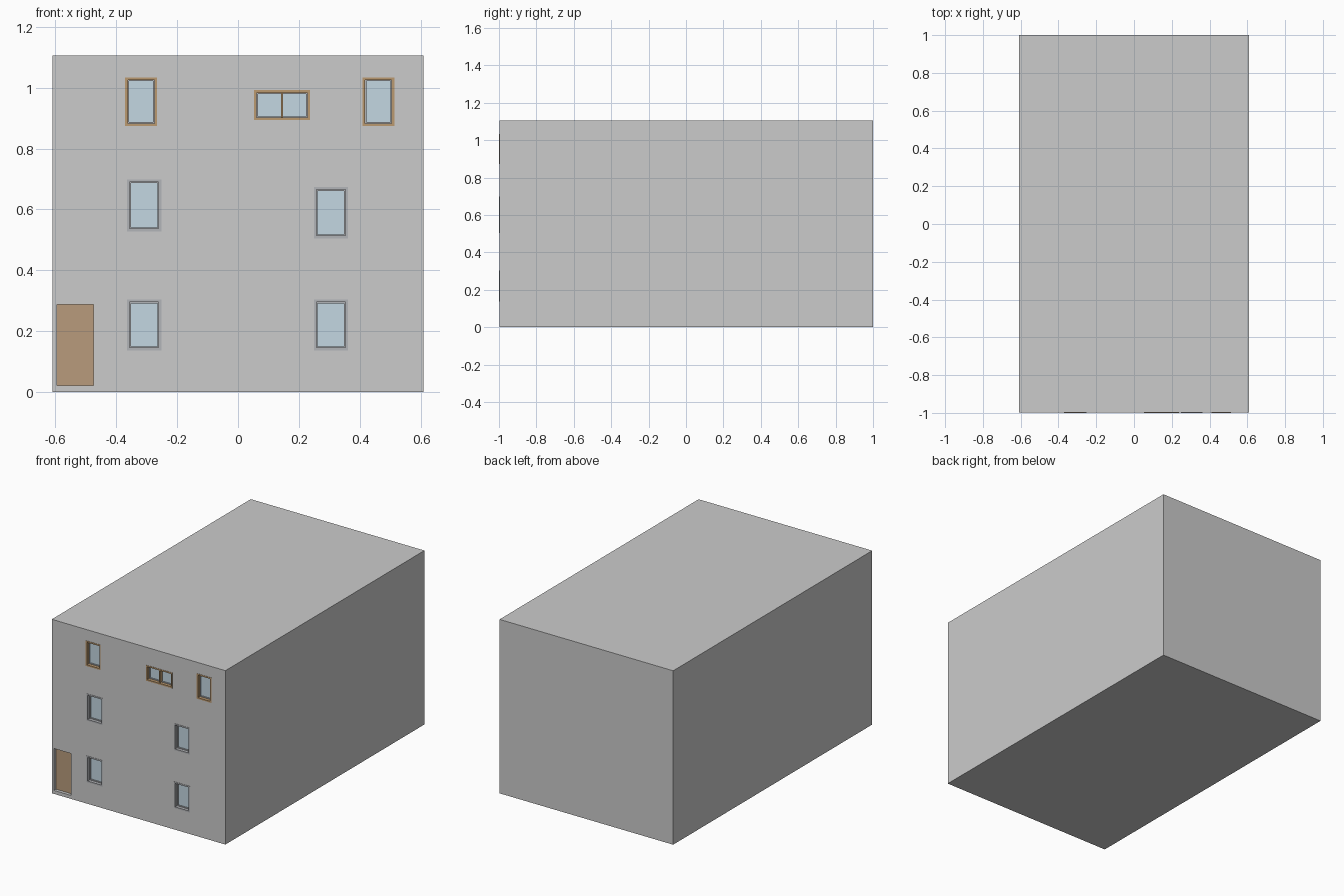
import bpy, bmesh

if "Cube" in bpy.data.objects:
    bpy.data.objects.remove(bpy.data.objects["Cube"])

HW, HD = 0.61, 1.0        # half width, half depth
FRONT = -0.998            # front wall face; frames stand a hair proud of it
WALL = 0.045              # wall thickness


def material(name, rgb):
    m = bpy.data.materials.new(name)
    m.diffuse_color = (*rgb, 1)
    m.use_nodes = True
    m.node_tree.nodes["Principled BSDF"].inputs["Base Color"].default_value = m.diffuse_color
    return m


wood = material("wood", (0.50, 0.32, 0.16))
door_wood = material("door_wood", (0.48, 0.33, 0.20))
glass = material("glass", (0.55, 0.68, 0.76))
metal = material("frame_grey", (0.45, 0.46, 0.48))


def boxes(name, specs, mat=None):
    """One object made of boxes given as (x0, x1, y0, y1, z0, z1)."""
    bm = bmesh.new()
    for x0, x1, y0, y1, z0, z1 in specs:
        for v in bmesh.ops.create_cube(bm, size=1)["verts"]:
            v.co = (x0 if v.co.x < 0 else x1,
                    y0 if v.co.y < 0 else y1,
                    z0 if v.co.z < 0 else z1)
    me = bpy.data.meshes.new(name)
    bm.to_mesh(me)
    bm.free()
    ob = bpy.data.objects.new(name, me)
    bpy.context.collection.objects.link(ob)
    if mat:
        me.materials.append(mat)
    return ob


# Openings per storey: x0, x1, z0, z1, frame material, panes
windows = [
    [(-0.365, -0.252, 0.137, 0.304, metal, 1), (0.249, 0.362, 0.137, 0.304, metal, 1)],
    [(-0.365, -0.252, 0.528, 0.699, metal, 1), (0.249, 0.362, 0.505, 0.674, metal, 1)],
    [(-0.371, -0.266, 0.874, 1.034, wood, 1), (0.052, 0.237, 0.893, 0.992, wood, 2),
     (0.409, 0.514, 0.874, 1.034, wood, 1)],
]
door = (-0.595, -0.474, 0.022, 0.288)
storeys = [("ground", 0.02, 0.395), ("middle", 0.417, 0.741), ("upper", 0.761, 1.085)]

# Floor slabs and roof
for name, z0, z1 in (("ground_slab", 0, 0.02), ("middle_slab", 0.395, 0.417),
                     ("upper_slab", 0.741, 0.761), ("roof_slab", 1.085, 1.105)):
    boxes(name, [(-HW, HW, FRONT, HD, z0, z1)])

# Storey walls, with window and door openings cut from the front
for i, (name, z0, z1) in enumerate(storeys):
    holes = [w[:4] for w in windows[i]] + ([door] if i == 0 else [])
    cutter = boxes(name + "_opening_cutter",
                   [(a, b, FRONT - 0.05, FRONT + WALL + 0.05, c, d) for a, b, c, d in holes])
    cutter.hide_render = True
    cutter.hide_set(True)
    front = boxes(name + "_front_wall", [(-HW, HW, FRONT, FRONT + WALL, z0, z1)])
    cut = front.modifiers.new("openings", "BOOLEAN")
    cut.operation, cut.solver, cut.object = "DIFFERENCE", "EXACT", cutter
    boxes(name + "_side_and_back_walls", [
        (-HW, -HW + WALL, FRONT + WALL, HD, z0, z1),
        (HW - WALL, HW, FRONT + WALL, HD, z0, z1),
        (-HW + WALL, HW - WALL, HD - WALL, HD, z0, z1)])

    # Windows: frame ring, mullion for double ones, recessed glass
    for k, (a, b, c, d, mat, panes) in enumerate(windows[i]):
        t = 0.009
        y0, y1 = -HD, FRONT + 0.04
        bars = [(a, a + t, y0, y1, c, d), (b - t, b, y0, y1, c, d),
                (a + t, b - t, y0, y1, c, c + t), (a + t, b - t, y0, y1, d - t, d)]
        if panes == 2:
            m = (a + b) / 2
            bars.append((m - 0.004, m + 0.004, FRONT + 0.004, y1, c + t, d - t))
        boxes(f"{name}_window_frame_{k + 1}", bars, mat)
        # thin inner sash just in front of the glass
        s, e = t, t + 0.004
        boxes(f"{name}_window_sash_{k + 1}", [
            (a + s, a + e, FRONT + 0.018, y1, c + s, d - s),
            (b - e, b - s, FRONT + 0.018, y1, c + s, d - s),
            (a + e, b - e, FRONT + 0.018, y1, c + s, c + e),
            (a + e, b - e, FRONT + 0.018, y1, d - e, d - s)], metal)
        boxes(f"{name}_window_glass_{k + 1}",
              [(a + t, b - t, FRONT + 0.026, FRONT + 0.032, c + t, d - t)], glass)

# Recessed door leaf
a, b, c, d = door
boxes("front_door", [(a, b, FRONT + 0.02, FRONT + 0.038, c, d)], door_wood)
